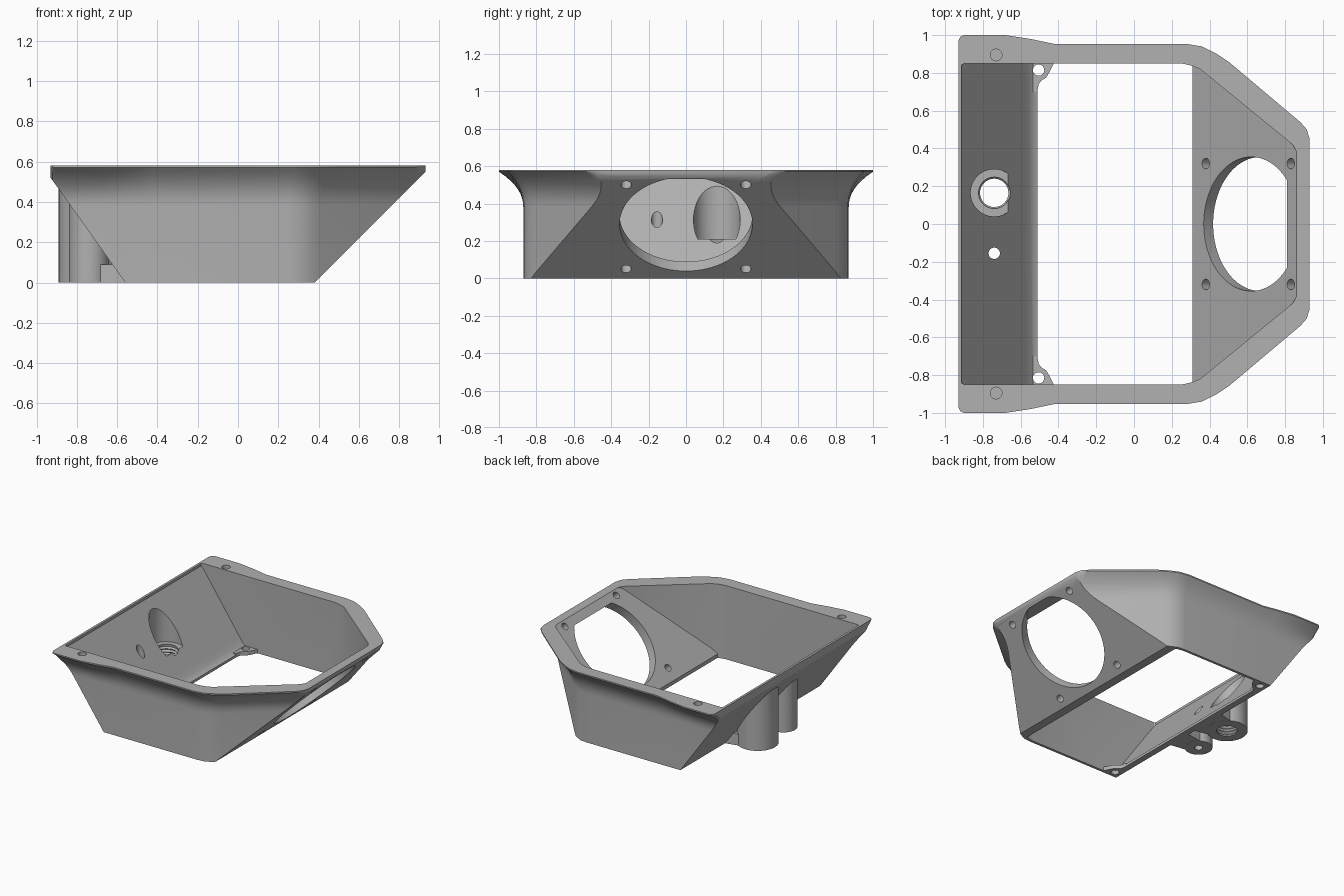
import bpy, bmesh, math
from mathutils import Matrix, Vector

if "Cube" in bpy.data.objects:
    bpy.data.objects.remove(bpy.data.objects["Cube"], do_unlink=True)

grey = bpy.data.materials.new("plain grey")
grey.use_nodes = True
tone = (0.44, 0.44, 0.44, 1)
grey.diffuse_color = tone
grey.node_tree.nodes["Principled BSDF"].inputs["Base Color"].default_value = tone


def loft(name, rings):
    """Solid through closed rings with equal point counts."""
    bm = bmesh.new()
    loops = [[bm.verts.new(p) for p in ring] for ring in rings]
    n = len(loops[0])
    for a, b in zip(loops, loops[1:]):
        for i in range(n):
            j = (i + 1) % n
            bm.faces.new((a[i], a[j], b[j], b[i]))
    bm.faces.new(loops[0])
    bm.faces.new(loops[-1])
    bmesh.ops.recalc_face_normals(bm, faces=bm.faces)
    mesh = bpy.data.meshes.new(name)
    bm.to_mesh(mesh)
    bm.free()
    mesh.materials.append(grey)
    ob = bpy.data.objects.new(name, mesh)
    bpy.context.collection.objects.link(ob)
    return ob


def plan_prism(name, pts, z0, z1):
    return loft(name, [[(x, y, z) for x, y in pts] for z in (z0, z1)])


def side_prism(name, pts):
    return loft(name, [[(x, y, z) for x, z in pts] for y in (-1.2, 1.2)])


def lathe(name, profile, base, axis=(0, 0, 1), sides=48):
    """Solid of revolution; profile is (radius, distance along axis)."""
    turn = Vector(axis).to_track_quat('Z', 'Y').to_matrix().to_4x4()
    m = Matrix.Translation(base) @ turn
    angles = [math.tau * i / sides for i in range(sides)]
    return loft(name, [[m @ Vector((r * math.cos(a), r * math.sin(a), h))
                        for a in angles] for r, h in profile])


def combine(target, tool, operation):
    mod = target.modifiers.new("join", 'BOOLEAN')
    mod.operation = operation
    mod.solver = 'EXACT'
    mod.object = tool
    bpy.context.view_layer.objects.active = target
    bpy.ops.object.modifier_apply(modifier=mod.name)
    bpy.data.objects.remove(tool, do_unlink=True)


def both_sides(half):
    return half + [(x, -y) for x, y in reversed(half)]


# Outer body: vertical wall flaring into the rim
rim = both_sides([(-.93, .97), (-.92, .99), (-.90, 1), (-.68, 1), (-.55, .98),
                  (-.42, .953), (.28, .953), (.36, .94), (.44, .90), (.50, .86),
                  (.88, .54), (.915, .50), (.93, .45)])
wall = both_sides([(-.93, .85), (-.92, .865), (-.90, .87), (-.68, .87), (-.55, .87),
                   (-.42, .87), (.25, .87), (.31, .865), (.37, .835), (.41, .805),
                   (.88, .405), (.91, .38), (.93, .34)])
levels = [(0, 0)] + [(.38 + .19 * i / 8, (i / 8) ** 2.2) for i in range(9)] + [(.58, 1)]
body = loft("housing", [[(a + (c - a) * t, b + (d - b) * t, z)
                         for (a, b), (c, d) in zip(wall, rim)] for z, t in levels])
combine(body, side_prism("outer_slopes", [(-.56, 0), (.38, 0), (.98, .6), (.98, .7),
                                          (-.987, .7), (-.987, .6)]), 'INTERSECT')

# Vertical tubes behind the sloping wall, with webs joining them to it
BIG, SMALL = (-.74, .165), (-.74, -.155)
for (x, y), r, top in ((BIG, .15, .465), (SMALL, .10, .39)):
    combine(body, lathe("tube", [(r, 0), (r, top)], (x, y, 0)), 'UNION')
    w = r * .8
    combine(body, plan_prism("tube_web", [(x + .04, y - w), (-.54, y - w * 1.3),
                                          (-.54, y + w * 1.3), (x + .04, y + w)],
                             .001, .09), 'UNION')

# Hollow interior
cavity = plan_prism("cavity", both_sides([(-.915, .84), (-.90, .85), (.25, .85),
                                          (.30, .84), (.35, .82), (.84, .42),
                                          (.86, .385)]), -.1, .7)
combine(cavity, side_prism("inner_slopes", [(-.51, -.2), (.31, -.2), (.31, .03),
                                            (.86, .58), (.86, .8), (-.912, .8),
                                            (-.912, .56), (-.58, .085), (-.555, .05),
                                            (-.535, .03), (-.51, .02)]), 'INTERSECT')
combine(body, cavity, 'DIFFERENCE')

# Round opening through the sloping plate, flat below the rim
slope = Vector((1, 0, -1)).normalized()
opening = lathe("opening", [(.355, -.13), (.355, .1)],
                Vector((.67, 0, .29)), slope, 96)
combine(opening, side_prism("opening_limit", [(0, -.3), (1.5, -.3),
                                              (1.5, .53), (0, .53)]), 'INTERSECT')
combine(body, opening, 'DIFFERENCE')

# Counterbore and threaded passage in the large tube, plain bore in the small one
combine(body, lathe("counterbore", [(.125, .21), (.125, .65)], (*BIG, 0)), 'DIFFERENCE')
thread = [(.075, -.05)] + [(.075 + .012 * (i % 2), .012 * i + .01)
                           for i in range(16)] + [(.075, .25)]
combine(body, lathe("thread", thread, (*BIG, 0)), 'DIFFERENCE')
combine(body, lathe("small_bore", [(.03, -.05), (.03, .6)], (*SMALL, 0)), 'DIFFERENCE')

for s in (-1, 1):
    # Corner ears with screw holes
    ear = [(-.55, .86), (-.42, .86), (-.435, .83), (-.45, .80), (-.465, .775),
           (-.49, .76), (-.505, .74), (-.512, .70), (-.55, .70)]
    combine(body, plan_prism("ear", [(x, y * s) for x, y in ear], 0, .03), 'UNION')
    combine(body, lathe("ear_hole", [(.03, -.05), (.03, .2)],
                        (-.505, .815 * s, 0), sides=24), 'DIFFERENCE')
    # Blind holes in the rim
    combine(body, lathe("rim_hole", [(.031, .52), (.031, .7)],
                        (-.73, .895 * s, 0), sides=24), 'DIFFERENCE')
    # Screw holes around the round opening
    for z in (.05, .50):
        combine(body, lathe("plate_hole", [(.028, -.12), (.028, .08)],
                            Vector((.38 + z, .32 * s, z)), slope, 24), 'DIFFERENCE')

bpy.ops.object.select_all(action='DESELECT')
body.select_set(True)
bpy.context.view_layer.objects.active = body
bpy.ops.object.shade_smooth_by_angle(angle=math.radians(30))
